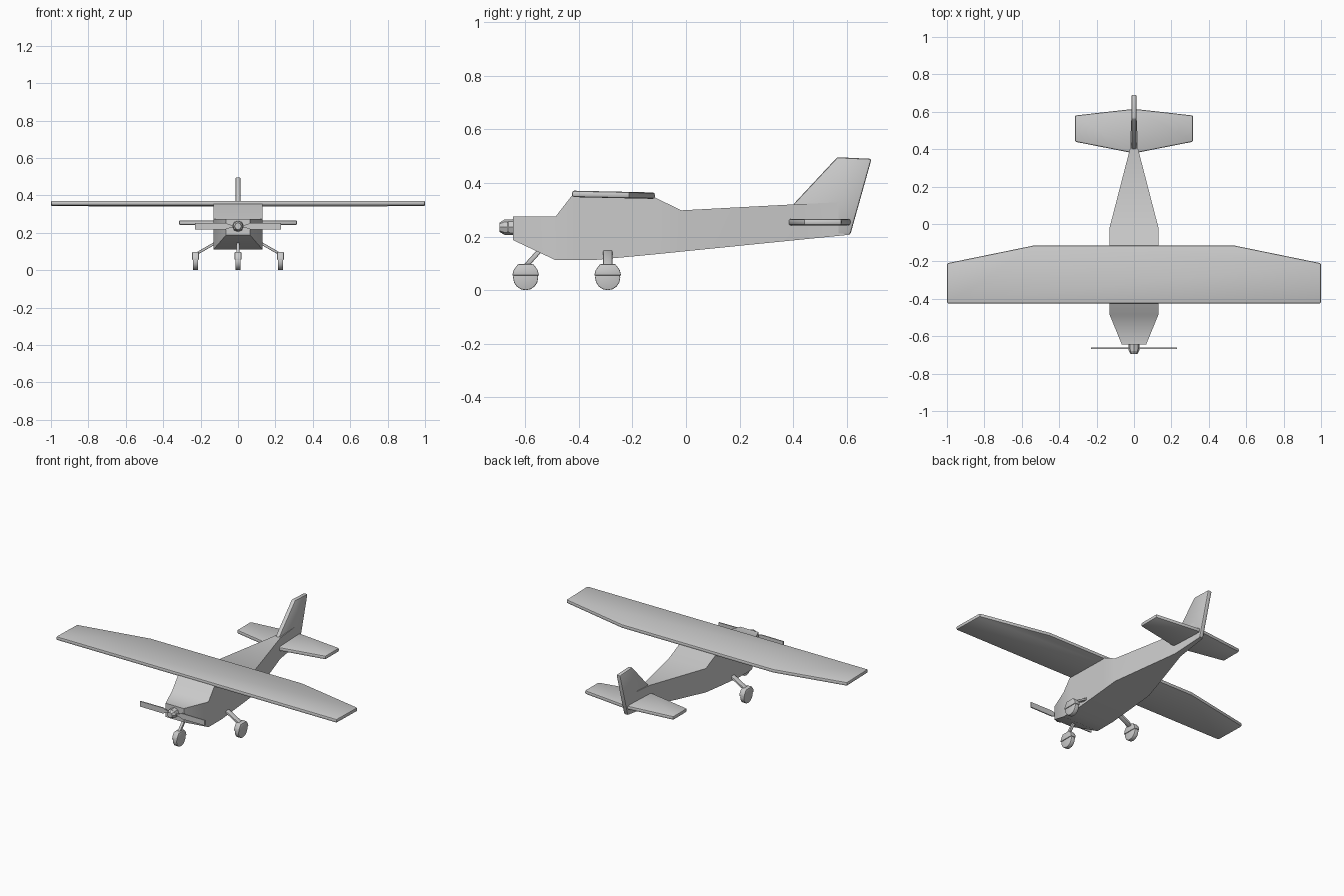
import bpy, bmesh
from math import pi, radians
from mathutils import Vector, Matrix

cube = bpy.data.objects.get("Cube")
if cube:
    bpy.data.objects.remove(cube, do_unlink=True)

COLOUR = (0.6, 0.6, 0.6, 1)
grey = bpy.data.materials.new("plain_grey")
grey.use_nodes = True
grey.diffuse_color = COLOUR
grey.node_tree.nodes["Principled BSDF"].inputs["Base Color"].default_value = COLOUR


def finish(name, bm, angle=30, bevel=0):
    """Turn a bmesh into a shaded object, with an optional edge bevel."""
    bmesh.ops.recalc_face_normals(bm, faces=bm.faces)
    if bevel:
        edges = [e for e in bm.edges if e.calc_face_angle(0) > radians(35)]
        bmesh.ops.bevel(bm, geom=edges, offset=bevel, segments=2, profile=0.5,
                        affect='EDGES', clamp_overlap=True)
    mesh = bpy.data.meshes.new(name)
    bm.to_mesh(mesh)
    bm.free()
    mesh.materials.append(grey)
    obj = bpy.data.objects.new(name, mesh)
    bpy.context.collection.objects.link(obj)
    bpy.ops.object.select_all(action='DESELECT')
    obj.select_set(True)
    bpy.context.view_layer.objects.active = obj
    bpy.ops.object.shade_smooth_by_angle(angle=radians(angle))
    return obj


def loft(name, rings, **kw):
    """Skin a row of matching cross-sections and cap both ends."""
    bm = bmesh.new()
    rows = [[bm.verts.new(p) for p in ring] for ring in rings]
    n = len(rows[0])
    for a, b in zip(rows, rows[1:]):
        for i in range(n):
            j = (i + 1) % n
            bm.faces.new((a[i], a[j], b[j], b[i]))
    bm.faces.new(rows[0])
    bm.faces.new(rows[-1])
    return finish(name, bm, **kw)


def side_plate(name, outline, x, half, **kw):
    """Extrude a (y, z) outline sideways around x."""
    return loft(name, [[(x + s * half, y, z) for y, z in outline] for s in (-1, 1)], **kw)


def flat_plate(name, half_outline, z_low, z_high, slope=0, **kw):
    """Mirror an (x, y) half outline and extrude it upward; slope tilts it along y."""
    outline = half_outline + [(-x, y) for x, y in reversed(half_outline)]
    return loft(name, [[(x, y, z + slope * y) for x, y in outline]
                       for z in (z_low, z_high)], **kw)


def cylinder(name, centre, r1, r2, depth, sides, rot, **kw):
    bm = bmesh.new()
    bmesh.ops.create_cone(bm, cap_ends=True, segments=sides, radius1=r1, radius2=r2,
                          depth=depth, matrix=Matrix.Translation(centre) @ rot)
    return finish(name, bm, **kw)


def strut(name, start, end, size_x, size_y):
    """Bar with rectangular section running between two points."""
    s = [(-1, -1), (1, -1), (1, 1), (-1, 1)]
    return loft(name, [[(p[0] + a * size_x, p[1] + b * size_y, p[2]) for a, b in s]
                       for p in (start, end)], bevel=0.004)


# Fuselage stations: y, half width, bottom, top
stations = [
    (-0.645, 0.065, 0.187, 0.275),
    (-0.486, 0.13, 0.112, 0.275),
    (-0.42, 0.13, 0.112, 0.36),
    (-0.35, 0.13, 0.112, 0.36),
    (-0.125, 0.13, 0.133, 0.35),
    (-0.017, 0.13, 0.144, 0.298),
    (0.40, 0.022, 0.186, 0.32),
    (0.61, 0.012, 0.207, 0.33),
]
loft("fuselage", [[(-w, y, lo), (w, y, lo), (w, y, hi), (-w, y, hi)]
                  for y, w, lo, hi in stations], angle=55)

# Tail fin
side_plate("tail_fin", [(0.40, 0.19), (0.613, 0.208), (0.692, 0.49), (0.564, 0.496),
                        (0.40, 0.32)], 0, 0.014, bevel=0.007)

# Wing and tailplane
flat_plate("wing", [(1, -0.425), (1, -0.21), (0.54, -0.116)],
           0.338, 0.362, slope=-0.022, bevel=0.008)
flat_plate("tailplane", [(0, 0.378), (0.316, 0.44), (0.316, 0.58), (0, 0.615)][1:3],
           0.242, 0.266, bevel=0.008)
flat_plate("tailplane_root", [(0.02, 0.382), (0.316, 0.44), (0.316, 0.58), (0.02, 0.613)],
           0.242, 0.266, bevel=0.008)
bpy.data.objects.remove(bpy.data.objects["tailplane"], do_unlink=True)
bpy.data.objects["tailplane_root"].name = "tailplane"

# Spinner and propeller
HUB_Z = 0.235
along_y = Matrix.Rotation(pi / 2, 4, 'X')
cylinder("spinner_base", (0, -0.66, HUB_Z), 0.03, 0.028, 0.036, 8, along_y)
cylinder("spinner_tip", (0, -0.686, HUB_Z), 0.028, 0.018, 0.018, 8, along_y)
for side, label in ((1, "left"), (-1, "right")):
    blade = [(0.01, -0.006), (0.035, -0.006), (0.07, -0.018), (0.23, -0.017),
             (0.23, 0.017), (0.07, 0.018), (0.035, 0.006), (0.01, 0.006)]
    loft("propeller_blade_" + label,
         [[(side * x, y, HUB_Z + z) for x, z in blade] for y in (-0.668, -0.661)])

# Wheels with half covers, and their struts
cover = [(-0.05, 0.055), (0.05, 0.055), (0.045, 0.075), (0.029, 0.097),
         (-0.029, 0.097), (-0.045, 0.075)]
across = Matrix.Rotation(pi / 2, 4, 'Y')
for label, x, y in (("nose", 0, -0.598), ("left", 0.227, -0.292), ("right", -0.227, -0.292)):
    cylinder(label + "_wheel", (x, y, 0.047), 0.047, 0.047, 0.028, 16, across, bevel=0.004)
    side_plate(label + "_wheel_cover", [(y + a, z) for a, z in cover], x, 0.018, bevel=0.003)
    if x:
        s = 1 if x > 0 else -1
        strut(label + "_strut", (x, y, 0.085), (s * 0.11, y, 0.152), 0.014, 0.017)
    else:
        strut("nose_strut", (0, y, 0.09), (0, -0.53, 0.165), 0.009, 0.012)
